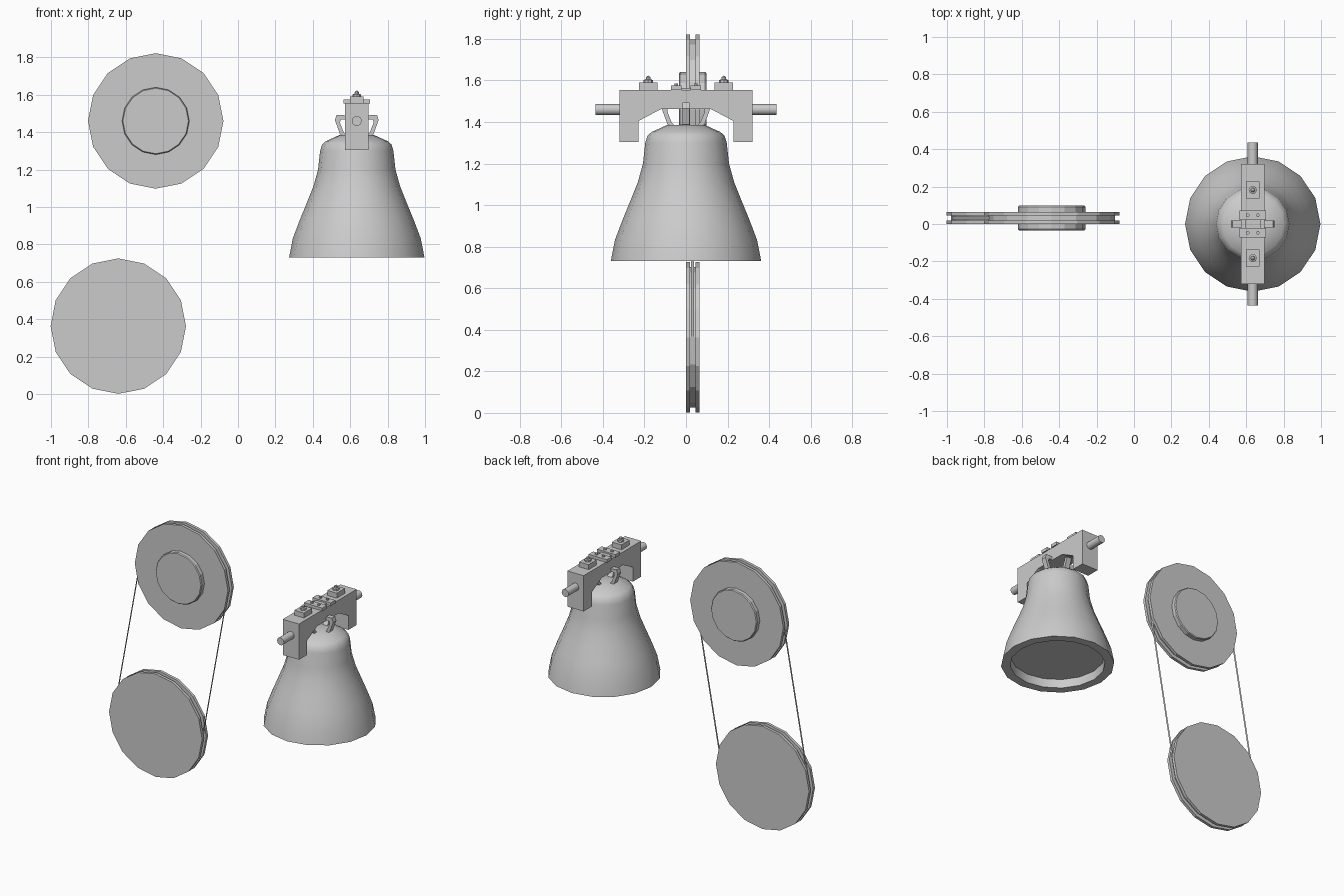
import bpy, bmesh, math
from mathutils import Vector, Matrix

cube = bpy.data.objects.get("Cube")
if cube:
    bpy.data.objects.remove(cube, do_unlink=True)

grey = bpy.data.materials.new("cast_grey")
grey.use_nodes = True
GREY = (0.6, 0.6, 0.6, 1)
grey.diffuse_color = GREY
grey.node_tree.nodes["Principled BSDF"].inputs["Base Color"].default_value = GREY

BELL_X = 0.635
Y_AXIS = Matrix.Rotation(-math.pi / 2, 4, 'X')   # turns local z into +y


def finish(bm, name, smooth=None, fix=True):
    if fix:
        bmesh.ops.recalc_face_normals(bm, faces=bm.faces)
    me = bpy.data.meshes.new(name)
    bm.to_mesh(me)
    bm.free()
    ob = bpy.data.objects.new(name, me)
    bpy.context.collection.objects.link(ob)
    me.materials.append(grey)
    if smooth:
        bpy.ops.object.select_all(action='DESELECT')
        ob.select_set(True)
        bpy.context.view_layer.objects.active = ob
        bpy.ops.object.shade_smooth_by_angle(angle=math.radians(smooth))
    return ob


def lathe(name, profile, sides, matrix, smooth=None):
    """Revolve (radius, height) points about local z; radius 0 closes an end."""
    bm = bmesh.new()
    verts = [bm.verts.new((r, 0, h)) for r, h in profile]
    edges = [bm.edges.new(pair) for pair in zip(verts, verts[1:])]
    bmesh.ops.spin(bm, geom=verts + edges, cent=(0, 0, 0), axis=(0, 0, 1),
                   angle=2 * math.pi, steps=sides)
    bmesh.ops.remove_doubles(bm, verts=bm.verts, dist=0.0005)
    bm.transform(matrix)
    return finish(bm, name, smooth)


def box(name, centre, size):
    bm = bmesh.new()
    bmesh.ops.create_cube(bm, size=1)
    bm.transform(Matrix.Translation(centre) @ Matrix.Diagonal((*size, 1)))
    return finish(bm, name)


def extrude_profile(name, points, direction):
    bm = bmesh.new()
    face = bm.faces.new([bm.verts.new(p) for p in points])
    out = bmesh.ops.extrude_face_region(bm, geom=[face], use_keep_orig=True)
    moved = [v for v in out["geom"] if isinstance(v, bmesh.types.BMVert)]
    bmesh.ops.translate(bm, verts=moved, vec=direction)
    return finish(bm, name)


# Bell with a thick lip and a shallow recess
lathe("bell", [(0, 1.386), (0.09, 1.386), (0.165, 1.352), (0.185, 1.335), (0.196, 1.30),
               (0.207, 1.20), (0.232, 1.11), (0.268, 1.02), (0.305, 0.93),
               (0.342, 0.832), (0.362, 0.73), (0.303, 0.73), (0.300, 0.79), (0, 0.79)],
      16, Matrix.Translation((BELL_X, 0, 0)), 32)

# Headstock: arched beam with a leg at each end
half = [(0.32, 1.555), (0.32, 1.304), (0.228, 1.304), (0.228, 1.405), (0.118, 1.463)]
outline = half + [(-y, z) for y, z in reversed(half)]
extrude_profile("headstock", [(BELL_X - 0.063, y, z) for y, z in outline], (0.126, 0, 0))

# Crown loops on four sides of the bell top
loop = [(0.045, 1.468), (0.06, 1.49), (0.108, 1.493), (0.117, 1.465), (0.09, 1.39), (0.07, 1.375),
        (0.05, 1.375), (0.07, 1.40), (0.09, 1.45), (0.086, 1.468)]
for i, side in enumerate(("left", "back", "right", "front")):
    ob = extrude_profile("crown_loop_" + side, [(r, -0.018, z) for r, z in loop], (0, 0.036, 0))
    ob.data.transform(Matrix.Translation((BELL_X, 0, 0)) @ Matrix.Rotation(i * math.pi / 2, 4, 'Z'))

# Axle pins, bolt plates and clamp bars, mirrored front to back
for s, side in ((1, "back"), (-1, "front")):
    pin = Matrix.Translation((BELL_X, s * 0.375, 1.46)) @ Y_AXIS
    lathe("axle_" + side, [(0, -0.06), (0.027, -0.06), (0.027, 0.06), (0, 0.06)], 10, pin, 40)
    box("bolt_plate_" + side, (BELL_X, s * 0.182, 1.572), (0.074, 0.09, 0.036))
    lathe("bolt_" + side, [(0, 1.585), (0.022, 1.585), (0.022, 1.602), (0.012, 1.605),
                           (0.010, 1.617), (0, 1.623)], 8,
          Matrix.Translation((BELL_X, s * 0.182, 0)))
    box("clamp_bar_" + side, (BELL_X, s * 0.047, 1.564), (0.142, 0.052, 0.022))
    for x in (-0.027, 0.027):
        lathe("clamp_bolt_" + side, [(0, 1.57), (0.01, 1.57), (0.01, 1.584), (0, 1.584)], 6,
              Matrix.Translation((BELL_X + x, s * 0.047, 0)))
box("clamp_tie", (BELL_X, 0, 1.559), (0.08, 0.044, 0.01))

# Grooved pulleys, the upper one with a hub
MID_Y, GROOVE = 0.032, 0.338
upper, lower = Vector((-0.44, MID_Y, 1.46)), Vector((-0.64, MID_Y, 0.363))
wheel = [(0, 0.033), (0.362, 0.033), (0.362, 0.013), (GROOVE, 0.013)]
wheel += [(r, -h) for r, h in reversed(wheel)]
for name, centre in (("upper_pulley", upper), ("lower_pulley", lower)):
    lathe(name, wheel, 16, Matrix.Translation(centre) @ Y_AXIS)
hub = [(0, 0.066), (0.175, 0.066), (0.18, 0.06), (0.18, -0.06), (0.175, -0.066), (0, -0.066)]
lathe("pulley_hub", hub, 16, Matrix.Translation(upper) @ Y_AXIS)

# Belt: a thin ribbon along each tangent
along = (upper - lower).normalized()
across = Vector((along.z, 0, -along.x))
width = Vector((0, 0.007, 0))
for s, side in ((1, "left"), (-1, "right")):
    bm = bmesh.new()
    ends = [c + across * s * GROOVE for c in (lower, upper)]
    corners = [ends[0] - width, ends[0] + width, ends[1] + width, ends[1] - width]
    face = bm.faces.new([bm.verts.new(p) for p in corners])
    face.normal_update()
    if face.normal.dot(across) * s < 0:
        face.normal_flip()
    finish(bm, "belt_" + side, fix=False)
